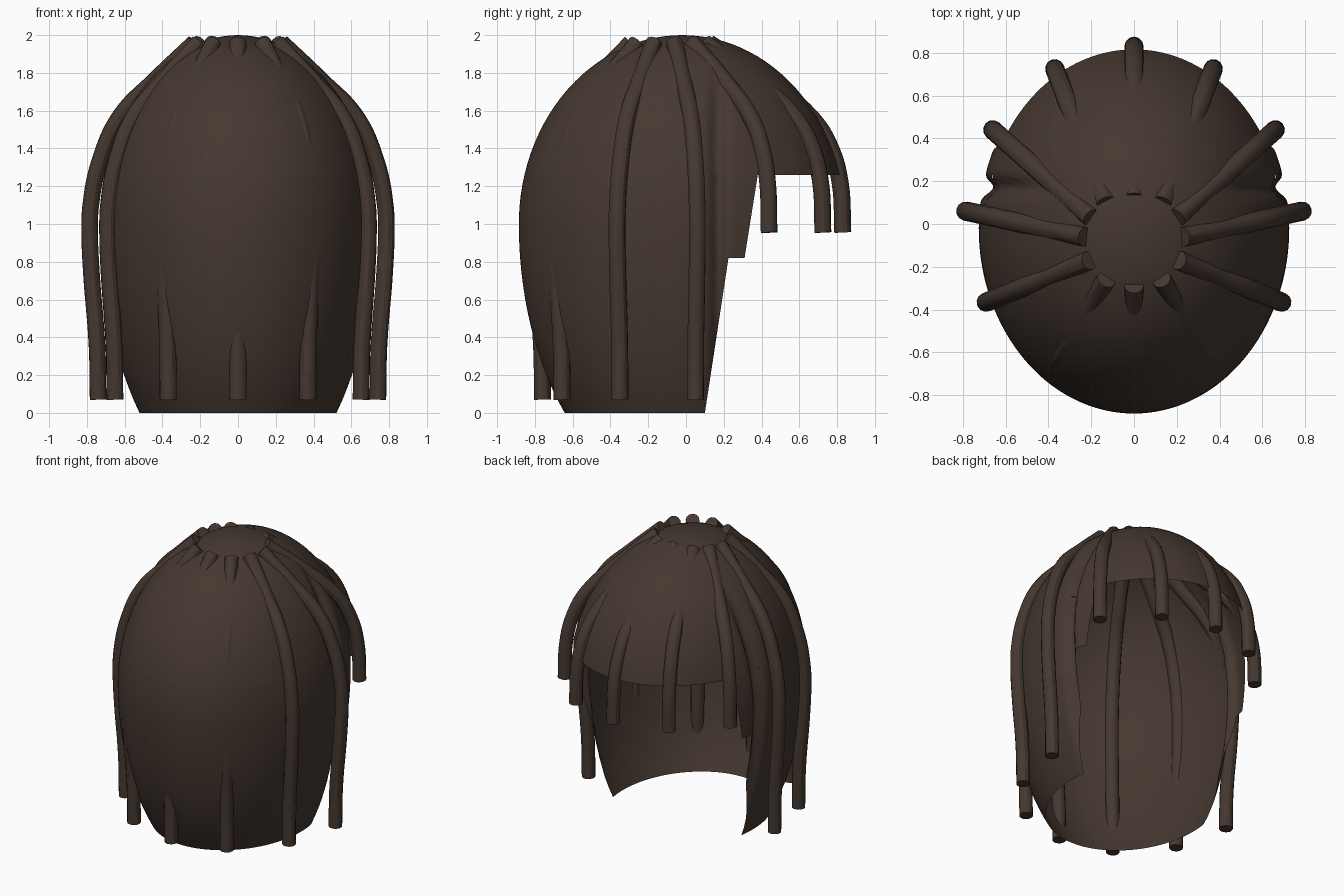
import bpy, bmesh
from math import sin, cos, asin, sqrt, pi, exp

if "Cube" in bpy.data.objects:
    bpy.data.objects.remove(bpy.data.objects["Cube"])

mat = bpy.data.materials.new("dark_brown")
mat.diffuse_color = (0.06, 0.04, 0.03, 1)
mat.use_nodes = True
mat.node_tree.nodes["Principled BSDF"].inputs["Base Color"].default_value = mat.diffuse_color

CY, RX, RY = -0.02, 0.725, 0.865   # shell centre and half-widths


def scale_at(z):
    b = 1.0 if z > 1 else 1.44
    return sqrt(max(0.0, 1 - ((z - 1) / b) ** 2))


def shell_point(z, a):
    s = scale_at(z)
    x, y = RX * s * cos(a), CY + RY * s * sin(a)
    # shallow groove at the temples
    depth = 0.055 * exp(-((y - 0.17) / 0.035) ** 2) * min(1, max(0, (1.85 - z) / 0.3))
    return (x - depth * (1 if x > 0 else -1) * abs(cos(a)), y, z)


def add_band(bm, zs, edge=None, n=160):
    """Rows of the shell; edge(z) gives the y where the face opening starts."""
    rows = []
    for z in zs:
        if edge:
            e = asin((edge(z) - CY) / (RY * scale_at(z)))
            angles = [pi - e + (pi + 2 * e) * i / n for i in range(n + 1)]
        else:
            angles = [pi / 2 + 2 * pi * i / n for i in range(n + 1)]
        rows.append([bm.verts.new(shell_point(z, a)) for a in angles])
    for lo, hi in zip(rows, rows[1:]):
        for i in range(n):
            bm.faces.new((lo[i], lo[i + 1], hi[i + 1], hi[i]))


def steps(a, b, n):
    return [a + (b - a) * i / n for i in range(n + 1)]


# Hair shell: long back, stepped temples, full crown
bm = bmesh.new()
add_band(bm, steps(0, 0.82, 12), lambda z: 0.10 + 0.125 * z / 0.82)
add_band(bm, steps(0.82, 1.26, 8), lambda z: 0.31 + 0.07 * (z - 0.82) / 0.44)
a0 = asin(0.26)
add_band(bm, [1.26] + [1 + sin(a) for a in steps(a0, pi / 2, 22)[1:]])
bmesh.ops.remove_doubles(bm, verts=bm.verts, dist=0.0005)
bmesh.ops.recalc_face_normals(bm, faces=bm.faces)
me = bpy.data.meshes.new("hair_shell")
bm.to_mesh(me)
bm.free()
me.materials.append(mat)
shell = bpy.data.objects.new("hair_shell", me)
bpy.context.collection.objects.link(shell)
for p in me.polygons:
    p.use_smooth = True

# Strand profiles: (outward fraction, height)
LONG = [(0, 1.96), (0.38, 1.76), (0.71, 1.57), (0.90, 1.34), (0.99, 1.1),
        (1, 0.95), (0.985, 0.75), (0.93, 0.35), (0.92, 0.07)]
SHORT = [(0, 1.96), (0.40, 1.77), (0.77, 1.56), (0.91, 1.40), (0.98, 1.22), (1, 0.955)]


def strand(name, start, end, profile):
    cu = bpy.data.curves.new(name, 'CURVE')
    cu.dimensions = '3D'
    cu.bevel_depth = 0.045
    cu.bevel_resolution = 4
    cu.resolution_u = 6
    cu.use_fill_caps = True
    sp = cu.splines.new('BEZIER')
    sp.bezier_points.add(len(profile) - 1)
    for bp, (f, z) in zip(sp.bezier_points, profile):
        bp.co = (start[0] + (end[0] - start[0]) * f, start[1] + (end[1] - start[1]) * f, z)
        bp.handle_left_type = bp.handle_right_type = 'AUTO'
    cu.materials.append(mat)
    ob = bpy.data.objects.new(name, cu)
    bpy.context.collection.objects.link(ob)
    bpy.ops.object.select_all(action='DESELECT')
    ob.select_set(True)
    bpy.context.view_layer.objects.active = ob
    bpy.ops.object.convert(target='MESH')
    bpy.ops.object.shade_smooth_by_angle()


# Twelve strands fanning from the crown, mirrored left and right
strand("fringe_strand_middle", (0, 0.12), (0, 0.83), SHORT)
strand("back_strand_middle", (0, -0.29), (0, -0.80), LONG)
PAIRS = [("fringe_strand", (0.13, 0.10), (0.37, 0.725), SHORT),
         ("temple_strand", (0.20, 0.03), (0.66, 0.44), SHORT),
         ("side_strand", (0.23, -0.06), (0.785, 0.06), LONG),
         ("rear_side_strand", (0.21, -0.17), (0.69, -0.365), LONG),
         ("back_strand", (0.13, -0.26), (0.39, -0.69), LONG)]
for name, s, e, prof in PAIRS:
    for side, k in (("right", 1), ("left", -1)):
        strand(f"{name}_{side}", (k * s[0], s[1]), (k * e[0], e[1]), prof)
